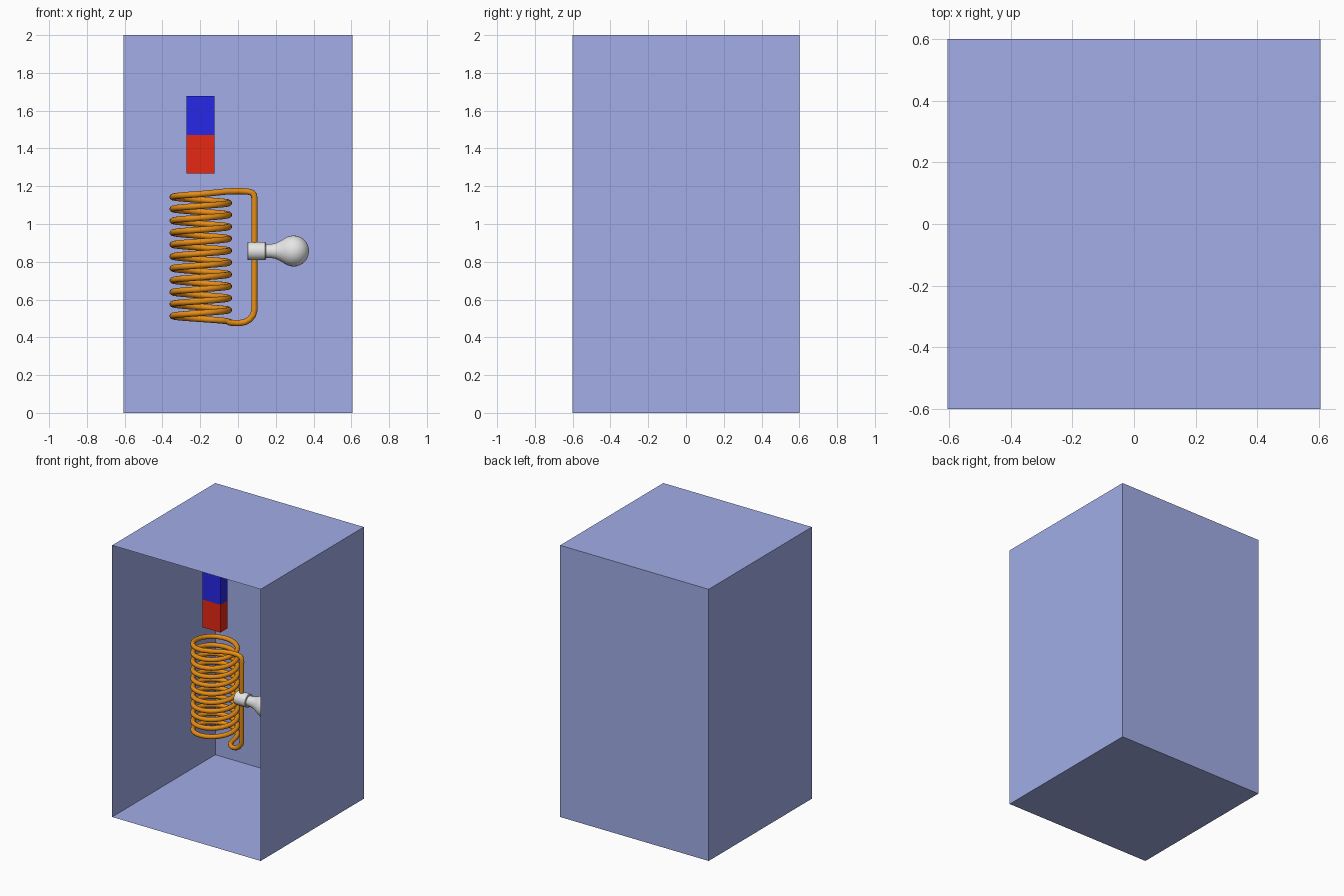
import bpy, bmesh, math

if "Cube" in bpy.data.objects:
    bpy.data.objects.remove(bpy.data.objects["Cube"])


def material(name, rgb):
    m = bpy.data.materials.new(name)
    m.diffuse_color = (*rgb, 1)
    m.use_nodes = True
    m.node_tree.nodes["Principled BSDF"].inputs["Base Color"].default_value = m.diffuse_color
    return m


WALL = material("wall blue", (0.36, 0.42, 0.80))
BLUE = material("magnet blue", (0.02, 0.02, 0.80))
RED = material("magnet red", (0.80, 0.02, 0.006))
COPPER = material("copper", (0.80, 0.27, 0.008))
WHITE = material("bulb white", (0.80, 0.80, 0.80))


def link_mesh(name, bm, mat):
    me = bpy.data.meshes.new(name)
    bm.to_mesh(me)
    bm.free()
    me.materials.append(mat)
    ob = bpy.data.objects.new(name, me)
    bpy.context.collection.objects.link(ob)
    return ob


def box(name, lo, hi, mat, open_front=False):
    bm = bmesh.new()
    bmesh.ops.create_cube(bm, size=1)
    for v in bm.verts:
        v.co = [lo[i] + (hi[i] - lo[i]) * (v.co[i] + 0.5) for i in range(3)]
    bm.normal_update()
    if open_front:
        front = [f for f in bm.faces if f.normal.y < -0.9]
        bmesh.ops.delete(bm, geom=front, context='FACES')
    return link_mesh(name, bm, mat)


def smooth(ob, angle=40):
    bpy.ops.object.select_all(action='DESELECT')
    ob.select_set(True)
    bpy.context.view_layer.objects.active = ob
    bpy.ops.object.shade_smooth_by_angle(angle=math.radians(angle))


# Open-fronted display case, single-skin walls
box("display_case", (-0.605, -0.6, 0), (0.605, 0.6, 2), WALL, open_front=True)

# Two-pole bar magnet
box("magnet_lower_pole", (-0.272, -0.026, 1.267), (-0.124, 0.056, 1.472), RED)
box("magnet_upper_pole", (-0.272, -0.026, 1.472), (-0.124, 0.056, 1.678), BLUE)

# Copper wire: helix, then a loop out to the bulb and back under the coil
CX, CY, R, PITCH, WY = -0.197, 0.015, 0.149, 0.063, -0.08
STEPS = 32
points = []
for i in range(1, int(STEPS * 10.75) + 1):
    t = 2 * math.pi * i / STEPS
    z = 0.513 + PITCH * (t - math.pi) / (2 * math.pi)
    points.append((CX + R * math.cos(t), CY + R * math.sin(t), z))
points += [(-0.13, -0.122, 1.165), (-0.06, -0.1, 1.172), (0.0, -0.085, 1.174),
           (0.05, WY, 1.172), (0.074, WY, 1.166), (0.085, WY, 1.153), (0.087, WY, 1.13),
           (0.087, WY, 0.545), (0.08, WY, 0.518), (0.062, WY, 0.495), (0.038, WY, 0.481),
           (0.01, -0.075, 0.476), (-0.018, -0.06, 0.476), (-0.037, -0.035, 0.477),
           (-0.046, 0.0, 0.479), points[0]]
cu = bpy.data.curves.new("wire_path", 'CURVE')
cu.dimensions = '3D'
cu.bevel_depth = 0.0165
cu.bevel_resolution = 4
sp = cu.splines.new('POLY')
sp.points.add(len(points) - 2)
for p, co in zip(sp.points, points[:-1]):
    p.co = (*co, 1)
sp.use_cyclic_u = True
sp.use_smooth = True
cu.materials.append(COPPER)
wire = bpy.data.objects.new("copper_coil", cu)
bpy.context.collection.objects.link(wire)


def lathe_x(name, profile, centre, mat, sides=32):
    """Revolve (x, radius) points about an x-parallel axis."""
    bm = bmesh.new()
    rings = []
    for x, r in profile:
        rings.append([bm.verts.new((x, centre[0] + r * math.cos(2 * math.pi * k / sides),
                                    centre[1] + r * math.sin(2 * math.pi * k / sides)))
                      for k in range(sides)])
    for a, b in zip(rings, rings[1:]):
        for k in range(sides):
            n = (k + 1) % sides
            bm.faces.new((a[k], a[n], b[n], b[k]))
    bm.faces.new(rings[0])
    bm.faces.new(rings[-1])
    bmesh.ops.remove_doubles(bm, verts=bm.verts, dist=1e-5)
    bmesh.ops.recalc_face_normals(bm, faces=bm.faces)
    ob = link_mesh(name, bm, mat)
    smooth(ob)
    return ob


# Bulb socket and glass
AXIS = (WY, 0.857)
lathe_x("bulb_socket", [(0.05, 0.045), (0.053, 0.048), (0.144, 0.048), (0.147, 0.045)], AXIS, WHITE)
glass = [(0.147, 0.036), (0.175, 0.037), (0.2, 0.042), (0.222, 0.052)]
for i in range(12):
    a = math.radians(125 - 124 * i / 11)
    glass.append((0.294 + 0.082 * math.cos(a), 0.082 * math.sin(a)))
lathe_x("bulb_glass", glass, AXIS, WHITE)
